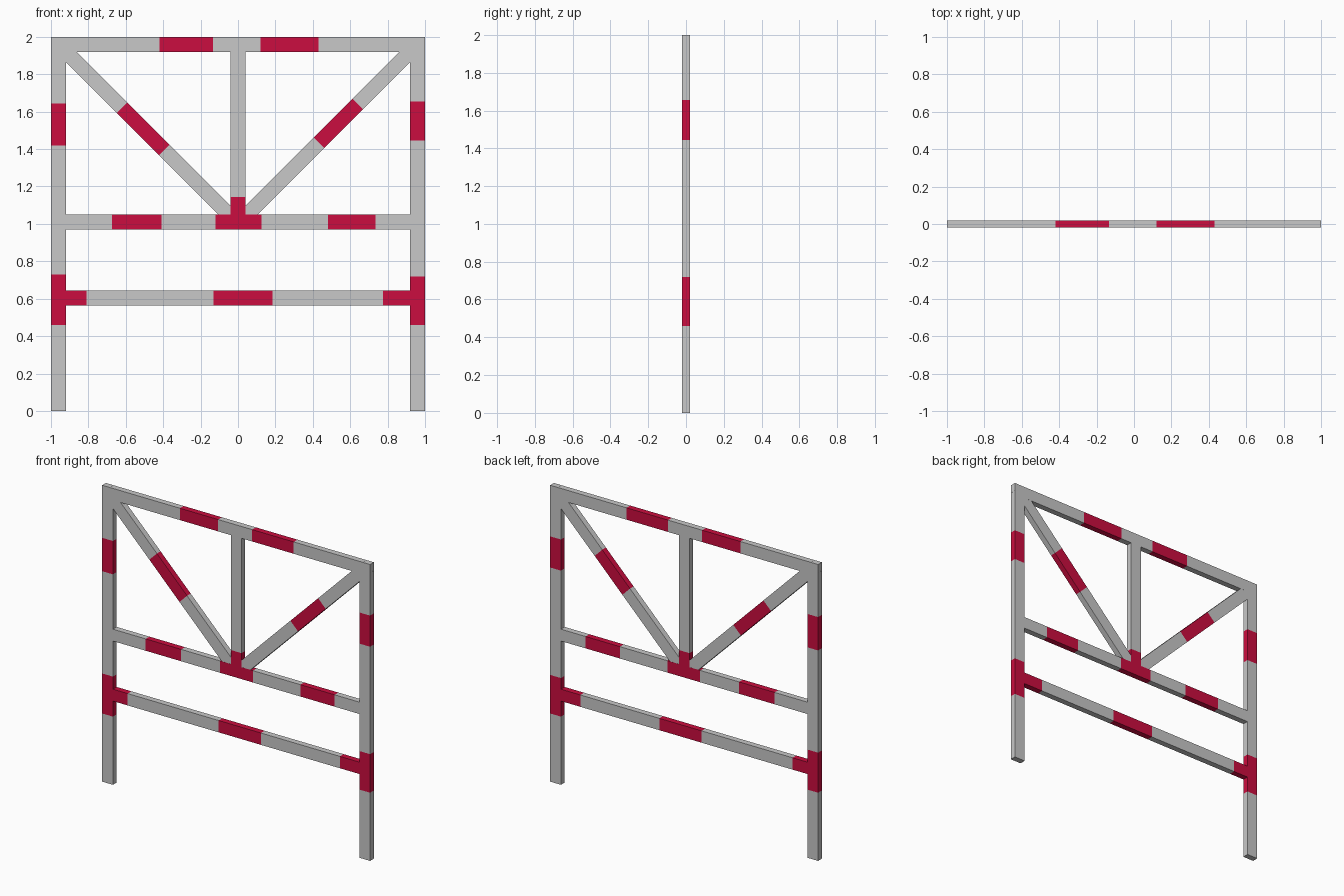
import bpy, bmesh
from mathutils import Vector

if "Cube" in bpy.data.objects:
    bpy.data.objects.remove(bpy.data.objects["Cube"])

def material(name, rgb):
    m = bpy.data.materials.new(name)
    m.diffuse_color = (*rgb, 1)
    m.use_nodes = True
    m.node_tree.nodes["Principled BSDF"].inputs["Base Color"].default_value = m.diffuse_color
    return m

GREY = material("light grey", (0.58, 0.58, 0.58))
RED = material("signal red", (0.60, 0.004, 0.05))
W = 0.08   # bar width
D = 0.04   # bar depth

def bar(name, start, end, stripes, depth=D):
    """Square-cut bar between two (x, z) points; stripes are (from, to) distances along it."""
    a, b = Vector((start[0], 0, start[1])), Vector((end[0], 0, end[1]))
    d = (b - a).normalized()
    side = d.cross(Vector((0, 1, 0))) * W / 2
    back = Vector((0, depth / 2, 0))
    length = (b - a).length
    cuts = sorted({0, length} | {min(max(t, 0), length) for s in stripes for t in s})
    bm = bmesh.new()
    rings = [[bm.verts.new(a + d * t + side * i + back * j)
              for i, j in ((-1, -1), (1, -1), (1, 1), (-1, 1))] for t in cuts]

    def face(verts, mid):
        bm.faces.new(verts).material_index = int(any(s < mid < e for s, e in stripes))

    for k in range(len(cuts) - 1):
        mid = (cuts[k] + cuts[k + 1]) / 2
        for i in range(4):
            j = (i + 1) % 4
            face((rings[k][i], rings[k][j], rings[k + 1][j], rings[k + 1][i]), mid)
    face(rings[0], 1e-4)
    face(rings[-1], length - 1e-4)
    bmesh.ops.recalc_face_normals(bm, faces=bm.faces)
    me = bpy.data.meshes.new(name)
    bm.to_mesh(me)
    bm.free()
    me.materials.append(GREY)
    me.materials.append(RED)
    bpy.context.collection.objects.link(bpy.data.objects.new(name, me))

def rail(name, z, stripes):
    bar(name, (-0.92, z), (0.92, z), [(s + 0.92, e + 0.92) for s, e in stripes])

# Posts
bar("left_post", (-0.96, 0), (-0.96, 2), [(0.46, 0.73), (1.42, 1.645)])
bar("right_post", (0.96, 0), (0.96, 2), [(0.46, 0.72), (1.445, 1.655)])

# Horizontal rails
rail("top_rail", 1.96, [(-0.42, -0.135), (0.12, 0.43)])
rail("middle_rail", 1.01, [(-0.675, -0.41), (-0.12, 0.125), (0.48, 0.735)])
rail("lower_rail", 0.605, [(-0.92, -0.81), (-0.13, 0.185), (0.775, 0.92)])

# Centre upright
bar("centre_post", (0, 1.05), (0, 1.92), [(0, 0.095)])

# Diagonal braces, a hair thinner so the rail and post colours stay on top
R2 = 2 ** 0.5
for name, s, x0, x1 in (("left_brace", -1, 0.395, 0.62), ("right_brace", 1, 0.433, 0.64)):
    bar(name, (0, 1), (s * 0.972, 1.972), [(x0 * R2, x1 * R2)], D - 0.001)
